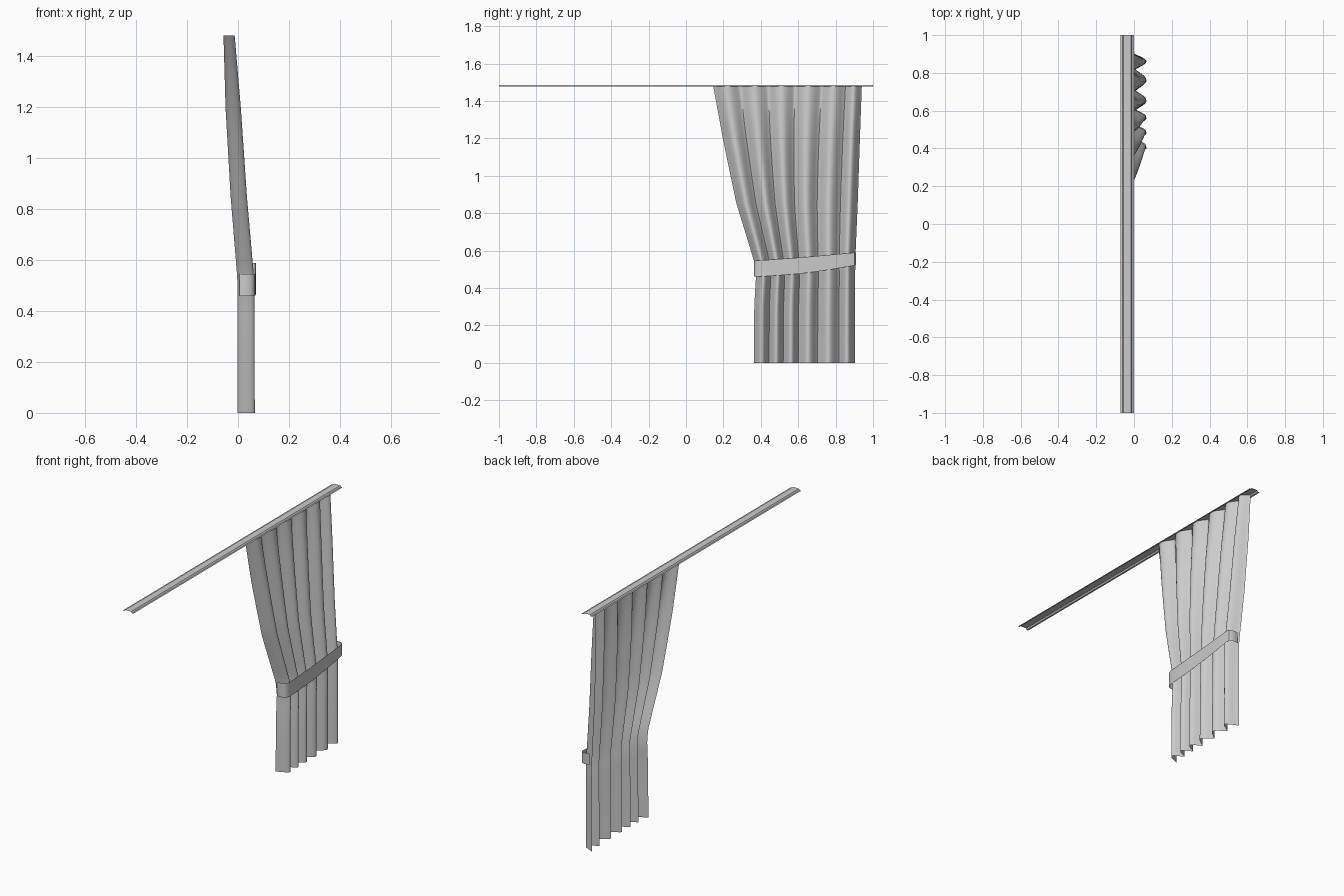
import bpy, math

if "Cube" in bpy.data.objects:
    bpy.data.objects.remove(bpy.data.objects["Cube"])

def interp(table, t):
    # piecewise linear lookup in ascending (t, value) pairs
    if t <= table[0][0]:
        return table[0][1]
    for (a, va), (b, vb) in zip(table, table[1:]):
        if t <= b:
            return va + (vb - va) * (t - a) / (b - a)
    return table[-1][1]

def sheet(name, rows, angle=40):
    # open surface through rows of points
    n = len(rows[0])
    verts = [p for r in rows for p in r]
    faces = [(i*n+j, i*n+j+1, (i+1)*n+j+1, (i+1)*n+j)
             for i in range(len(rows)-1) for j in range(n-1)]
    me = bpy.data.meshes.new(name)
    me.from_pydata(verts, [], faces)
    ob = bpy.data.objects.new(name, me)
    bpy.context.collection.objects.link(ob)
    bpy.context.view_layer.objects.active = ob
    for o in bpy.context.selected_objects:
        o.select_set(False)
    ob.select_set(True)
    bpy.ops.object.shade_smooth_by_angle(angle=math.radians(angle))
    return ob

# Curtain rail: shallow open channel with raised middle
rail = [(-.072, 1.477), (-.062, 1.477), (-.056, 1.485),
        (-.016, 1.485), (-.010, 1.477), (0, 1.477)]
sheet("curtain_rail", [[(x, y, z) for x, z in rail] for y in (1, -1)], 20)

# Curtain drape: outline by height, folds gathered at the tie
inner = [(0, .363), (.3, .365), (.46, .374), (.54, .365), (.85, .27),
         (1.0, .238), (1.2, .197), (1.482, .145)]
outer = [(0, .904), (.55, .905), (.85, .918), (1.2, .93), (1.482, .94)]
back = [(0, -.002), (.52, -.002), (.85, -.029), (1.2, -.049), (1.482, -.057)]
depth = [(0, .068), (.52, .066), (.85, .064), (1.2, .060), (1.482, .044)]
valleys_low = [0, .15, .29, .44, .63, .84, 1]
valleys_top = [0, .18, .37, .55, .73, .89, 1]
heights = [0, .15, .3, .4, .46, .5, .54, .6, .7, .78, .85, .93, 1.0, 1.1,
           1.2, 1.3, 1.4, 1.482]
STEPS = 16
rows = []
for z in heights:
    blend = min(1, max(0, (z - .5) / .98))
    valleys = [a + (b - a) * blend for a, b in zip(valleys_low, valleys_top)]
    y0, y1 = interp(inner, z), interp(outer, z)
    row = []
    for k in range(6):
        for s in range(STEPS + (k == 5)):
            t = s / STEPS
            u = valleys[k] + (valleys[k+1] - valleys[k]) * t
            low = 0 if k in (0, 5) and (t < .5) == (k == 0) else .15
            f = math.sin(math.pi * t) ** 1.3 if 0 < t < 1 else 0
            f = low + (1 - low) * f
            row.append((interp(back, z) + interp(depth, z) * f, y0 + (y1 - y0) * u, z))
    rows.append(row)
sheet("curtain_drape", rows, 60)

# Tie band: sloping ribbon across the front, returning round both ends
path = [(.006, .366), (.03, .363), (.052, .366), (.064, .378), (.069, .40),
        (.070, .5), (.071, .6), (.071, .7), (.071, .8), (.071, .88),
        (.067, .9), (.055, .908), (.03, .909), (.01, .907)]
upper = [(.36, .545), (.6, .562), (.91, .59)]
lower = [(.36, .46), (.42, .461), (.6, .475), (.75, .494), (.91, .522)]
sheet("tie_band", [[(x, y, interp(e, y)) for x, y in path] for e in (lower, upper)])
